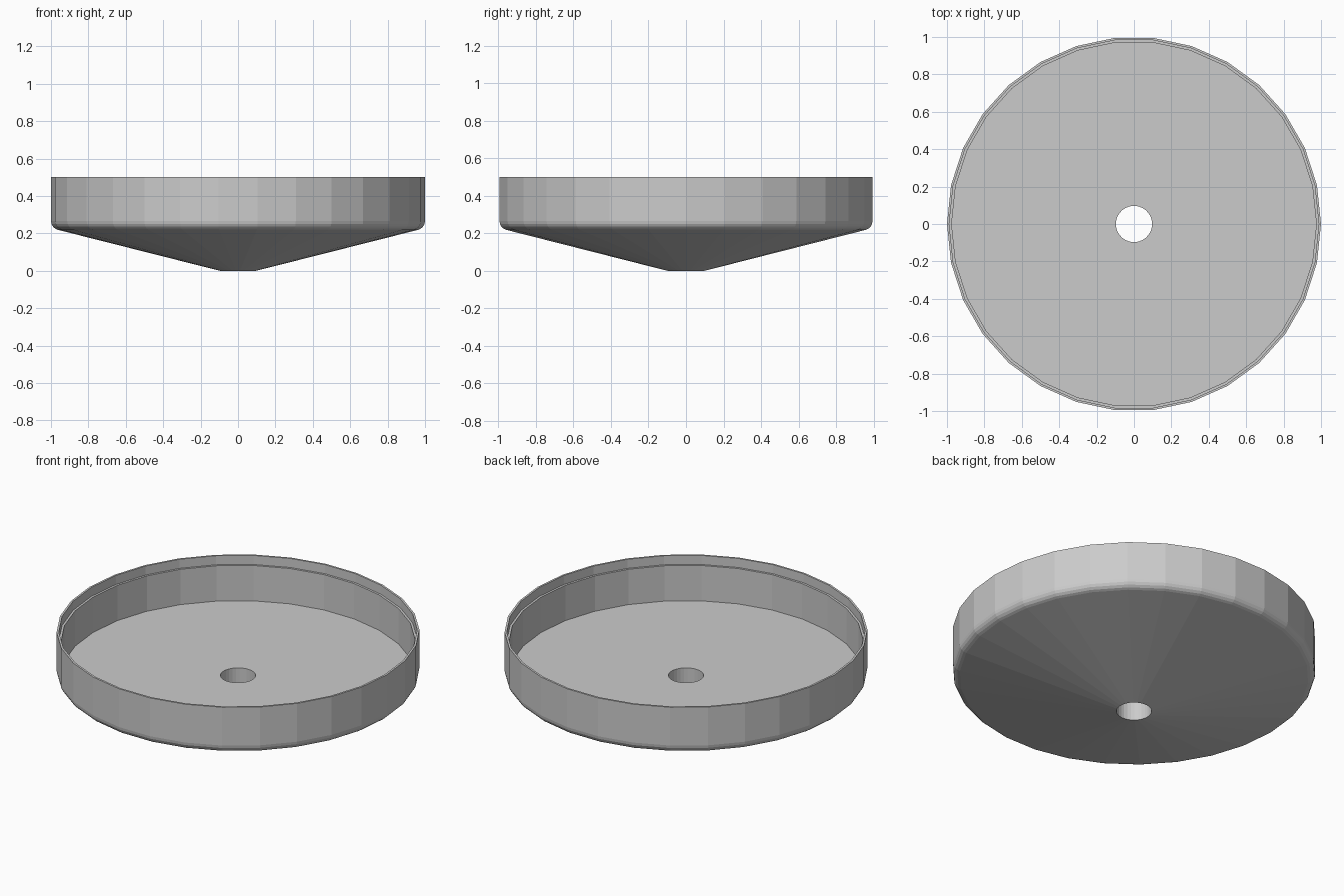
import bpy
import bmesh
import math

default_cube = bpy.data.objects.get("Cube")
if default_cube:
    bpy.data.objects.remove(default_cube, do_unlink=True)

SIDES = 30


def make_material(name, colour):
    mat = bpy.data.materials.new(name)
    mat.use_nodes = True
    mat.diffuse_color = colour
    mat.node_tree.nodes["Principled BSDF"].inputs["Base Color"].default_value = colour
    return mat


def revolve(name, profile, mat):
    """Turn a closed (radius, height) profile around z into a faceted solid."""
    bm = bmesh.new()
    rings = []
    for radius, height in profile:
        angles = [math.tau * i / SIDES for i in range(SIDES)]
        rings.append([bm.verts.new((radius * math.cos(a), radius * math.sin(a), height))
                      for a in angles])
    for k, ring in enumerate(rings):
        after = rings[(k + 1) % len(rings)]
        for i in range(SIDES):
            j = (i + 1) % SIDES
            bm.faces.new((ring[i], ring[j], after[j], after[i]))
    bmesh.ops.recalc_face_normals(bm, faces=bm.faces)
    mesh = bpy.data.meshes.new(name)
    bm.to_mesh(mesh)
    bm.free()
    mesh.materials.append(mat)
    obj = bpy.data.objects.new(name, mesh)
    bpy.context.collection.objects.link(obj)
    return obj


grey = make_material("plain grey", (0.6, 0.6, 0.6, 1))

# Rounded lower corner between the cone and the wall
FILLET = 0.05
start, end = math.radians(-76), 0
corner = []
for step in range(5):
    a = start + (end - start) * step / 4
    corner.append((1 - FILLET + FILLET * math.cos(a), 0.267 + FILLET * math.sin(a)))

# Conical underside, outer wall, stepped rim, flat floor and drain hole
profile = [(0.097, 0.0)] + corner + [
    (1.0, 0.5),
    (0.988, 0.5),
    (0.988, 0.445),
    (0.975, 0.445),
    (0.975, 0.23),
    (0.097, 0.23),
]
revolve("funnel_dish", profile, grey)
